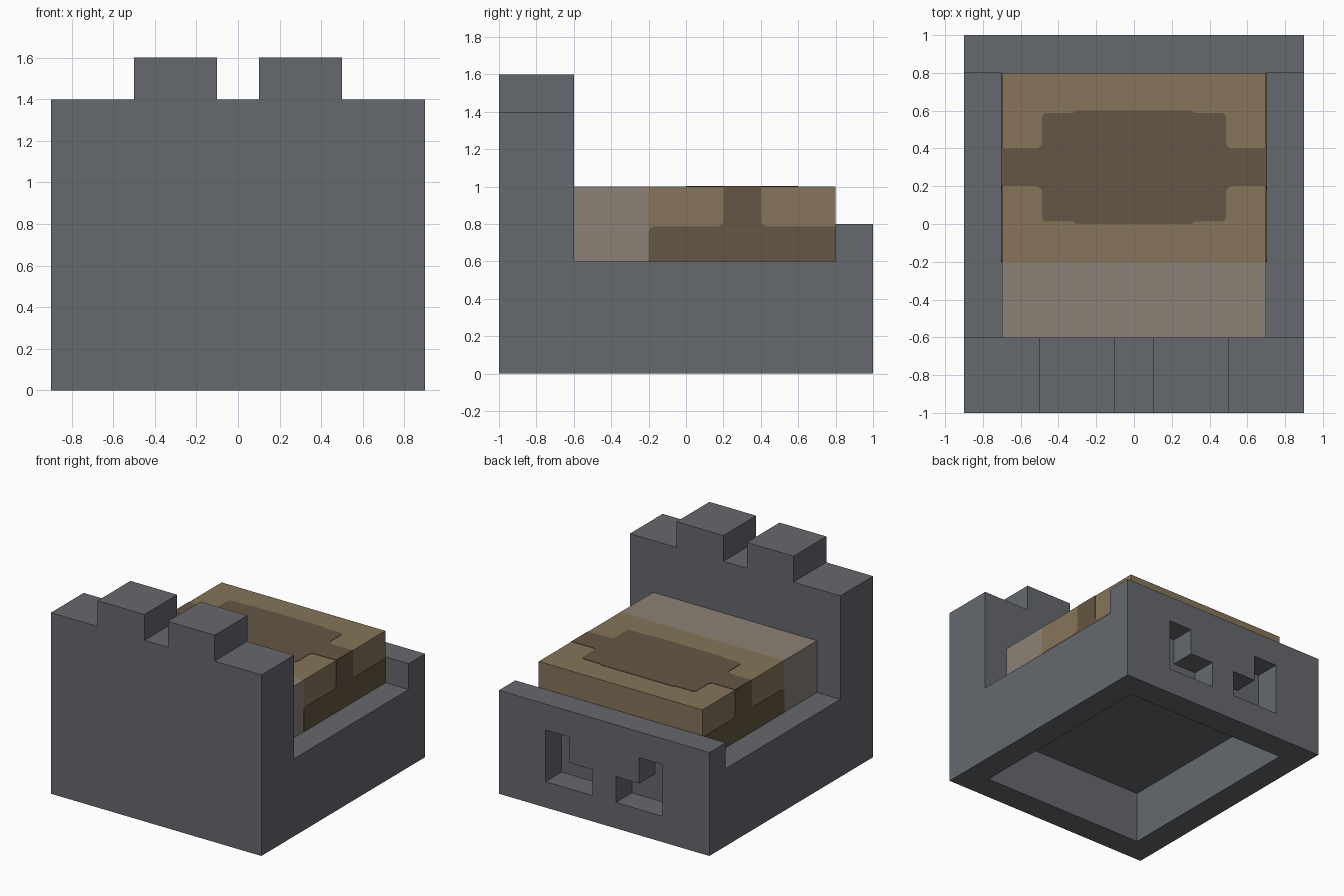
import bpy
import bmesh

if "Cube" in bpy.data.objects:
    bpy.data.objects.remove(bpy.data.objects["Cube"], do_unlink=True)


def linear(c):
    c /= 255
    return c / 12.92 if c <= 0.04045 else ((c + 0.055) / 1.055) ** 2.4


def material(name, r, g, b):
    colour = (linear(r), linear(g), linear(b), 1)
    m = bpy.data.materials.new(name)
    m.use_nodes = True
    m.diffuse_color = colour
    bsdf = next(n for n in m.node_tree.nodes if n.type == 'BSDF_PRINCIPLED')
    bsdf.inputs["Base Color"].default_value = colour
    bsdf.inputs["Roughness"].default_value = 0.9
    return m


STONE = material("stone grey", 101, 104, 109)
TAN = material("blanket tan", 134, 117, 90)
BROWN = material("blanket dark brown", 100, 86, 67)
PILLOW = material("pillow beige", 140, 130, 118)


def prism(name, outline, axis, start, end, mat):
    """Extrude a 2D outline along an axis; the outline uses the other two axes in order."""
    def place(p, d):
        return {'x': (d, p[0], p[1]), 'y': (p[0], d, p[1]), 'z': (p[0], p[1], d)}[axis]
    bm = bmesh.new()
    face = bm.faces.new([bm.verts.new(place(p, start)) for p in outline])
    ext = bmesh.ops.extrude_face_region(bm, geom=[face], use_keep_orig=True)
    for v in ext["geom"]:
        if isinstance(v, bmesh.types.BMVert):
            v.co["xyz".index(axis)] = end
    bmesh.ops.recalc_face_normals(bm, faces=bm.faces)
    mesh = bpy.data.meshes.new(name)
    bm.to_mesh(mesh)
    bm.free()
    mesh.materials.append(mat)
    obj = bpy.data.objects.new(name, mesh)
    bpy.context.collection.objects.link(obj)
    return obj


def rect(x0, x1, y0, y1):
    return [(x0, y0), (x1, y0), (x1, y1), (x0, y1)]


def cut(target, cutter):
    cutter.hide_render = True
    mod = target.modifiers.new("cut", 'BOOLEAN')
    mod.operation = 'DIFFERENCE'
    mod.solver = 'EXACT'
    mod.object = cutter
    bpy.context.view_layer.objects.active = target
    bpy.ops.object.modifier_apply(modifier=mod.name)
    bpy.data.objects.remove(cutter, do_unlink=True)


# Stone bed frame: tall headboard, low rails, footboard
frame = prism("bed_frame", [(-1, 0), (1, 0), (1, 0.8), (0.8, 0.8), (0.8, 0.6),
                            (-0.6, 0.6), (-0.6, 1.4), (-1, 1.4)], 'x', -0.9, 0.9, STONE)

# Hollow underside
cut(frame, prism("underside_cutter", rect(-0.7, 0.7, -0.8, 0.8), 'z', -0.1, 0.4, STONE))

# L-shaped recesses in the footboard, and battlements on the headboard
for s, side in ((1, "left"), (-1, "right")):
    ell = [(0.1, 0.2), (0.5, 0.2), (0.5, 0.6), (0.3, 0.6), (0.3, 0.4), (0.1, 0.4)]
    cut(frame, prism("recess_cutter", [(s * x, z) for x, z in ell], 'y', 0.805, 1.1, STONE))
    prism(side + "_battlement", rect(s * 0.1, s * 0.5, -1, -0.6), 'z', 1.4, 1.6, STONE)

# Pillow and blanket blocks
prism("pillow", rect(-0.7, 0.7, -0.6, -0.2), 'z', 0.6, 1.0, PILLOW)
prism("blanket", rect(-0.7, 0.7, -0.2, 0.8), 'z', 0.6, 1.0, TAN)

# Dark patch on top of the blanket, one quarter mirrored about its centre
quarter = [(0.70, 0.10), (0.515, 0.10), (0.495, 0.11), (0.487, 0.13), (0.487, 0.265),
           (0.48, 0.282), (0.465, 0.288), (0.325, 0.288), (0.305, 0.30)]
half = quarter + [(-x, y) for x, y in reversed(quarter)]
patch = [(x, 0.3 + y) for x, y in half] + [(x, 0.3 - y) for x, y in reversed(half)]
prism("blanket_top_patch", patch, 'z', 1.0, 1.003, BROWN)

# Dark hem and stripe on both sides of the blanket
hem = [(-0.2, 0.6), (0.8, 0.6), (0.8, 0.787), (0.43, 0.787), (0.41, 0.795), (0.4, 0.815),
       (0.4, 1.0), (0.2, 1.0), (0.2, 0.815), (0.19, 0.795), (0.17, 0.787),
       (-0.17, 0.787), (-0.19, 0.78), (-0.2, 0.76)]
for s, side in ((1, "left"), (-1, "right")):
    prism("blanket_" + side + "_hem", hem, 'x', s * 0.7, s * 0.703, BROWN)
